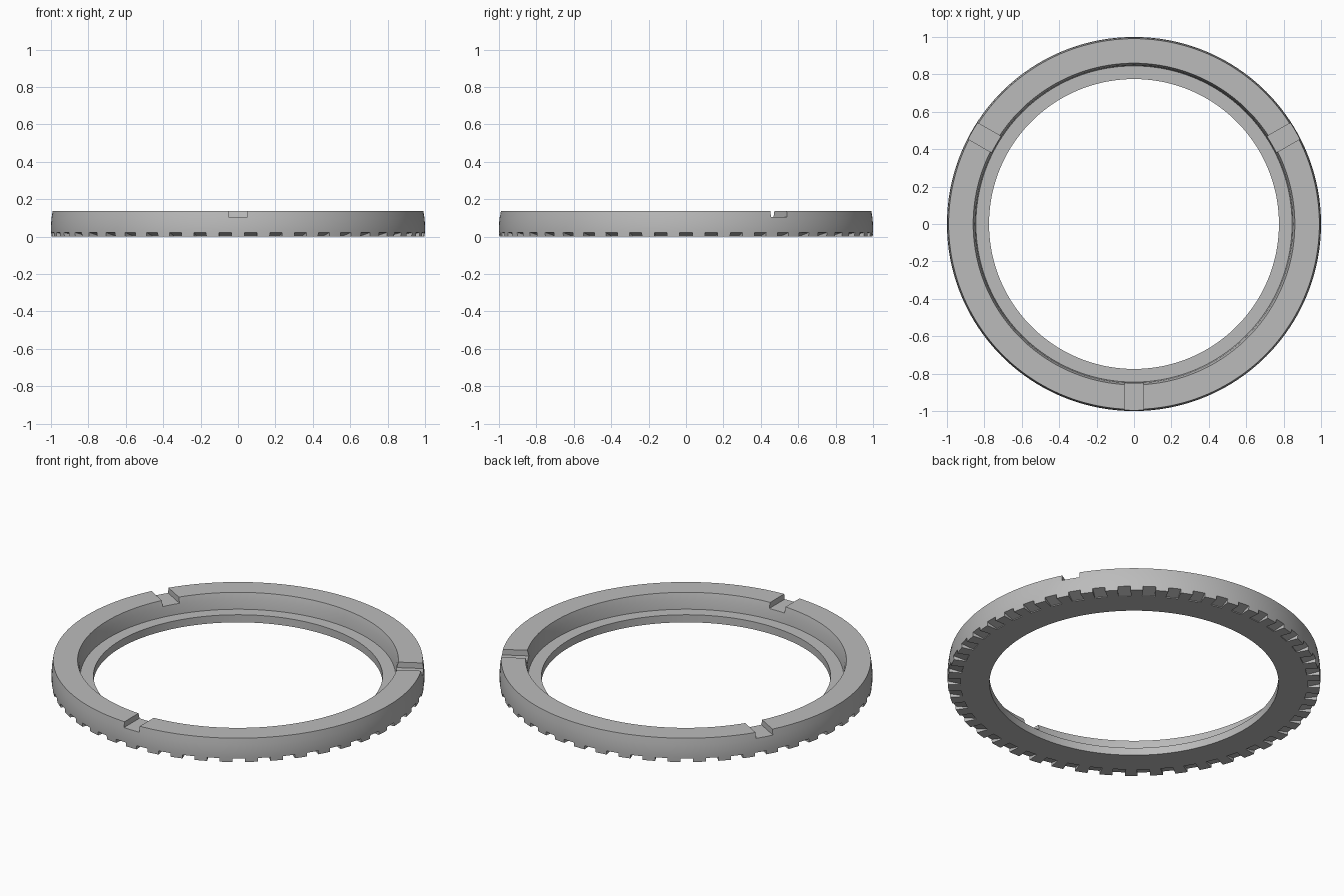
import bpy, bmesh, math
from mathutils import Matrix, Vector

cube = bpy.data.objects.get("Cube")
if cube:
    bpy.data.objects.remove(cube, do_unlink=True)

HEIGHT = 0.138
SEGMENTS = 184
SLOTS = 46

grey = bpy.data.materials.new("plain grey")
grey.use_nodes = True
grey.diffuse_color = (0.5, 0.5, 0.5, 1)
grey.node_tree.nodes["Principled BSDF"].inputs["Base Color"].default_value = (0.5, 0.5, 0.5, 1)


def make_object(name, bm):
    bmesh.ops.recalc_face_normals(bm, faces=bm.faces)
    mesh = bpy.data.meshes.new(name)
    bm.to_mesh(mesh)
    bm.free()
    mesh.materials.append(grey)
    obj = bpy.data.objects.new(name, mesh)
    bpy.context.collection.objects.link(obj)
    return obj


def lathe(name, profile):
    """Closed (radius, height) profile spun around z."""
    bm = bmesh.new()
    rings = []
    for i in range(SEGMENTS):
        a = math.tau * i / SEGMENTS
        rings.append([bm.verts.new((r * math.cos(a), r * math.sin(a), z)) for r, z in profile])
    n = len(profile)
    for i, ring in enumerate(rings):
        after = rings[(i + 1) % SEGMENTS]
        for j in range(n):
            k = (j + 1) % n
            bm.faces.new((ring[j], after[j], after[k], ring[k]))
    return make_object(name, bm)


def radial_cutters(name, section, width, angles):
    """Prisms with a (radius, height) section, repeated around z."""
    bm = bmesh.new()
    for a in angles:
        turn = Matrix.Rotation(a, 3, 'Z')
        sides = [[bm.verts.new(turn @ Vector((r, s * width / 2, z))) for r, z in section]
                 for s in (-1, 1)]
        n = len(section)
        bm.faces.new(sides[0])
        bm.faces.new(sides[1][::-1])
        for j in range(n):
            k = (j + 1) % n
            bm.faces.new((sides[0][j], sides[1][j], sides[1][k], sides[0][k]))
    obj = make_object(name, bm)
    obj.hide_render = True
    return obj


# Ring body: tapered outer wall, sloped recess and inner ledge
ring = lathe("ring_body", [
    (0.775, 0), (0.998, 0), (1.0, 0.03), (1.0, 0.06), (0.997, 0.1), (0.991, HEIGHT),
    (0.86, HEIGHT), (0.85, 0.1), (0.845, 0.045), (0.775, 0.045)])

# Grip slots under the rim, with ceilings rising outward
slots = radial_cutters(
    "grip_slot_cutter", [(0.93, -0.02), (1.05, -0.02), (1.05, 0.035), (0.93, 0.005)], 0.068,
    [math.tau * i / SLOTS for i in range(SLOTS)])

# Three notches across the top face
notches = radial_cutters(
    "top_notch_cutter", [(0.8, 0.105), (1.1, 0.105), (1.1, 0.2), (0.8, 0.2)], 0.1,
    [math.radians(d) for d in (30, 150, 270)])

# Cut the ring and drop the cutters
bpy.ops.object.select_all(action='DESELECT')
bpy.context.view_layer.objects.active = ring
ring.select_set(True)
for cutter in (slots, notches):
    mod = ring.modifiers.new(cutter.name, 'BOOLEAN')
    mod.operation = 'DIFFERENCE'
    mod.solver = 'EXACT'
    mod.object = cutter
    bpy.ops.object.modifier_apply(modifier=mod.name)
    bpy.data.objects.remove(cutter, do_unlink=True)
bpy.ops.object.shade_smooth_by_angle(angle=math.radians(25))
